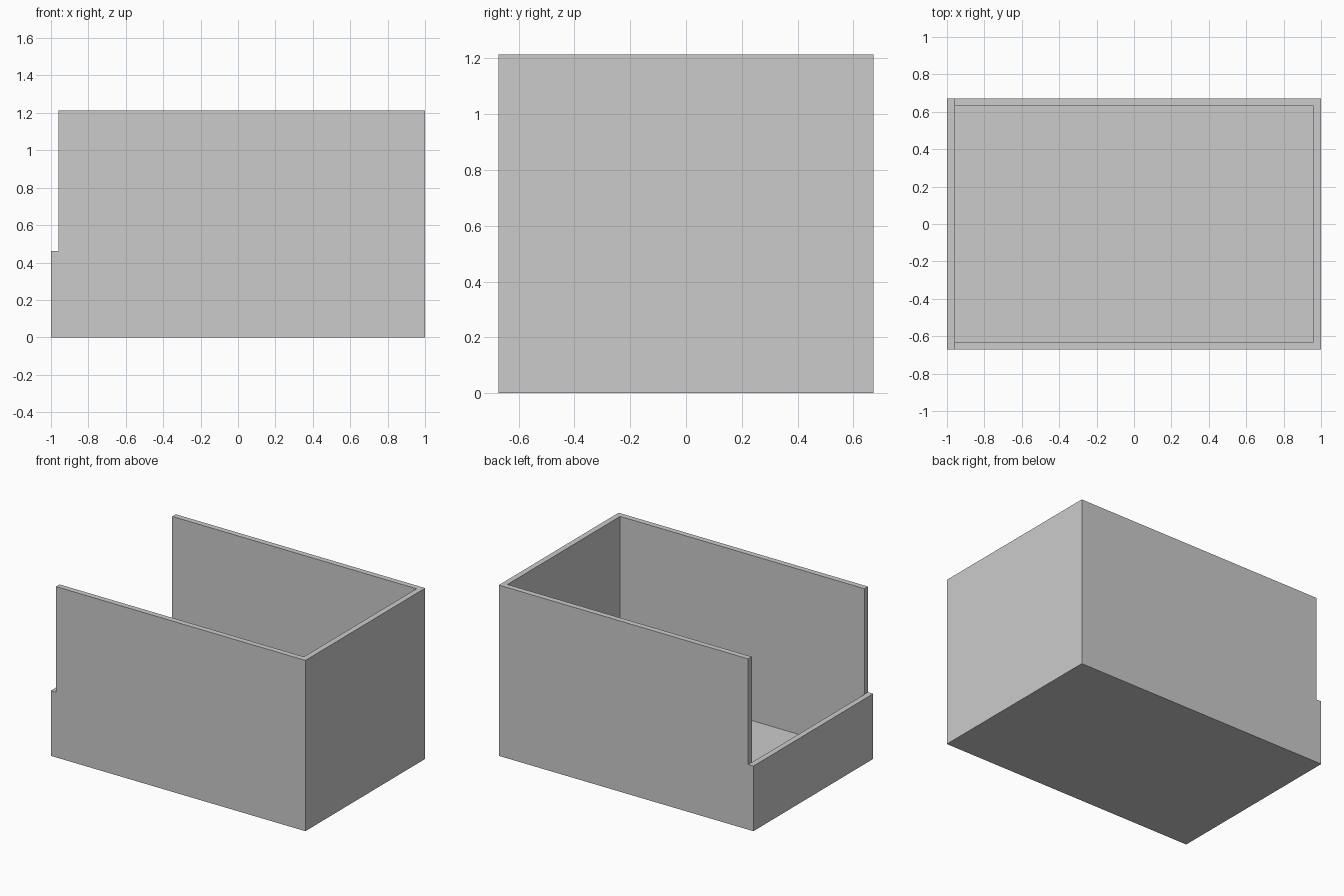
import bpy

if "Cube" in bpy.data.objects:
    bpy.data.objects.remove(bpy.data.objects["Cube"])

W, D, H = 2.0, 1.344, 1.2125   # outer size
T = 0.04                       # wall thickness
LIP = 0.4625                   # height of the low end wall


def box(name, lo, hi):
    bpy.ops.mesh.primitive_cube_add(size=1, location=[(a + b) / 2 for a, b in zip(lo, hi)])
    ob = bpy.context.object
    ob.name = name
    ob.scale = [b - a for a, b in zip(lo, hi)]
    bpy.ops.object.transform_apply(location=False, rotation=False, scale=True)
    return ob


def cut(target, cutter):
    mod = target.modifiers.new("cut", 'BOOLEAN')
    mod.operation, mod.solver, mod.object = 'DIFFERENCE', 'EXACT', cutter
    bpy.context.view_layer.objects.active = target
    bpy.ops.object.modifier_apply(modifier=mod.name)
    bpy.data.objects.remove(cutter, do_unlink=True)


# Outer block
bin_body = box("open_bin", (-W / 2, -D / 2, 0), (W / 2, D / 2, H))

# Hollow interior, open at the top
cut(bin_body, box("cavity_cutter", (-W / 2 + T, -D / 2 + T, T), (W / 2 - T, D / 2 - T, H + 0.2)))

# Upper part of the left end removed, leaving the low lip
cut(bin_body, box("opening_cutter", (-W / 2 - 0.2, -D / 2 - 0.2, LIP), (-W / 2 + T + 0.001, D / 2 + 0.2, H + 0.3)))
